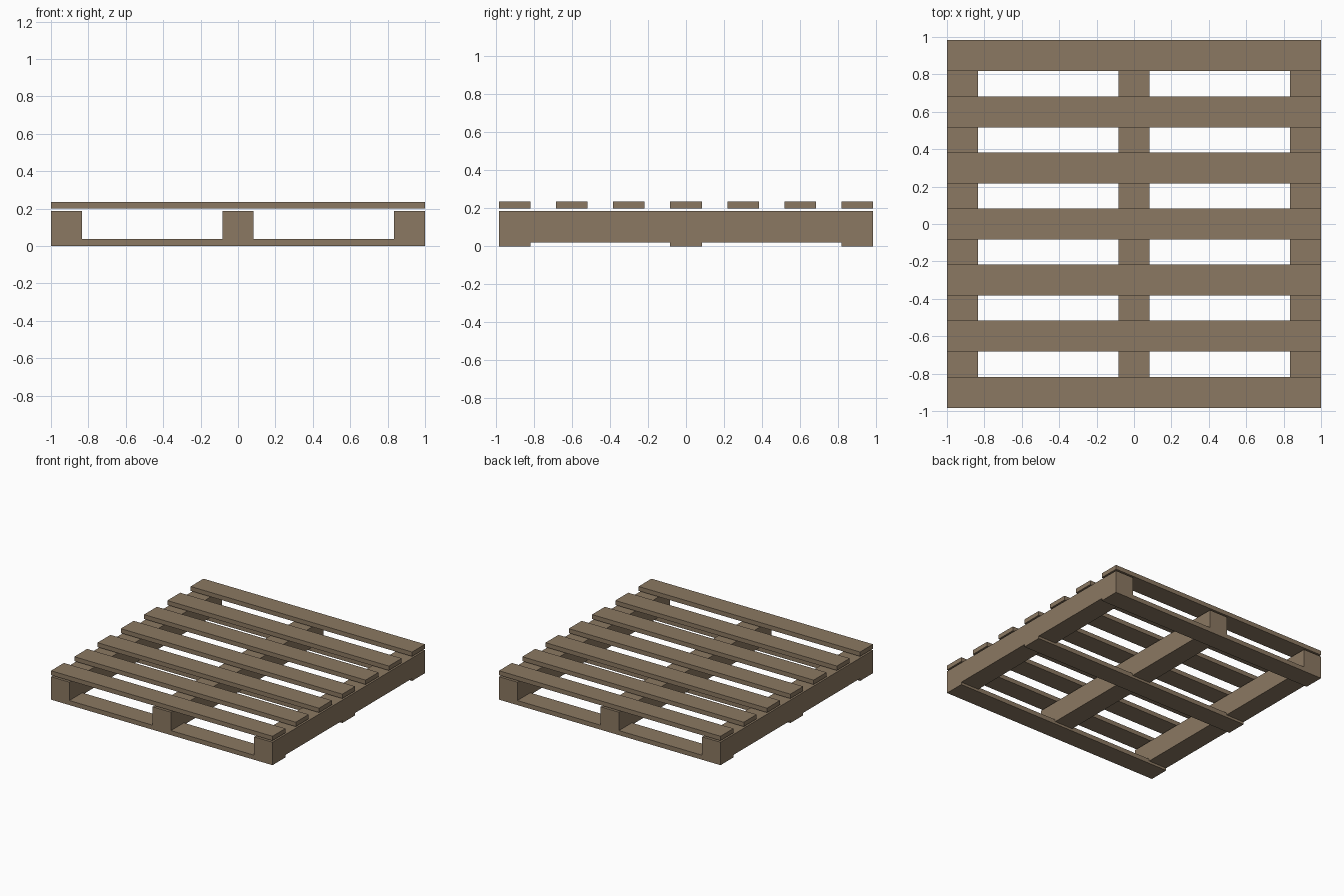
import bpy

default = bpy.data.objects.get("Cube")
if default:
    bpy.data.objects.remove(default, do_unlink=True)

# Single weathered wood colour
wood = bpy.data.materials.new("brown_wood")
wood.use_nodes = True
colour = (0.26, 0.19, 0.122, 1)
wood.diffuse_color = colour
wood.node_tree.nodes["Principled BSDF"].inputs["Base Color"].default_value = colour

BOARD = 0.166          # width of every board
LENGTH = 2.0           # slat length along x
DEPTH = 1.966          # stringer length along y


def plank(name, x, y, z_low, z_high, size_x, size_y):
    """Flat box between two heights."""
    bpy.ops.mesh.primitive_cube_add(size=1, location=(x, y, (z_low + z_high) / 2))
    obj = bpy.context.object
    obj.name = name
    obj.scale = (size_x, size_y, z_high - z_low)
    bpy.ops.object.transform_apply(location=False, rotation=False, scale=True)
    obj.data.materials.append(wood)
    return obj


# Seven deck slats, raised slightly above the stringers
for i in range(7):
    plank(f"top_slat_{i + 1}", 0, (i - 3) * 0.3, 0.2, 0.236, LENGTH, BOARD)

# Three stringers running front to back
for side, name in ((-1, "right"), (0, "middle"), (1, "left")):
    plank(f"{name}_stringer", side * (LENGTH - BOARD) / 2, 0, 0.02, 0.187, BOARD, DEPTH)

# Three bottom slats, let into the stringers
for side, name in ((-1, "front"), (0, "middle"), (1, "back")):
    plank(f"{name}_bottom_slat", 0, side * 0.9, 0, 0.037, LENGTH, BOARD)
